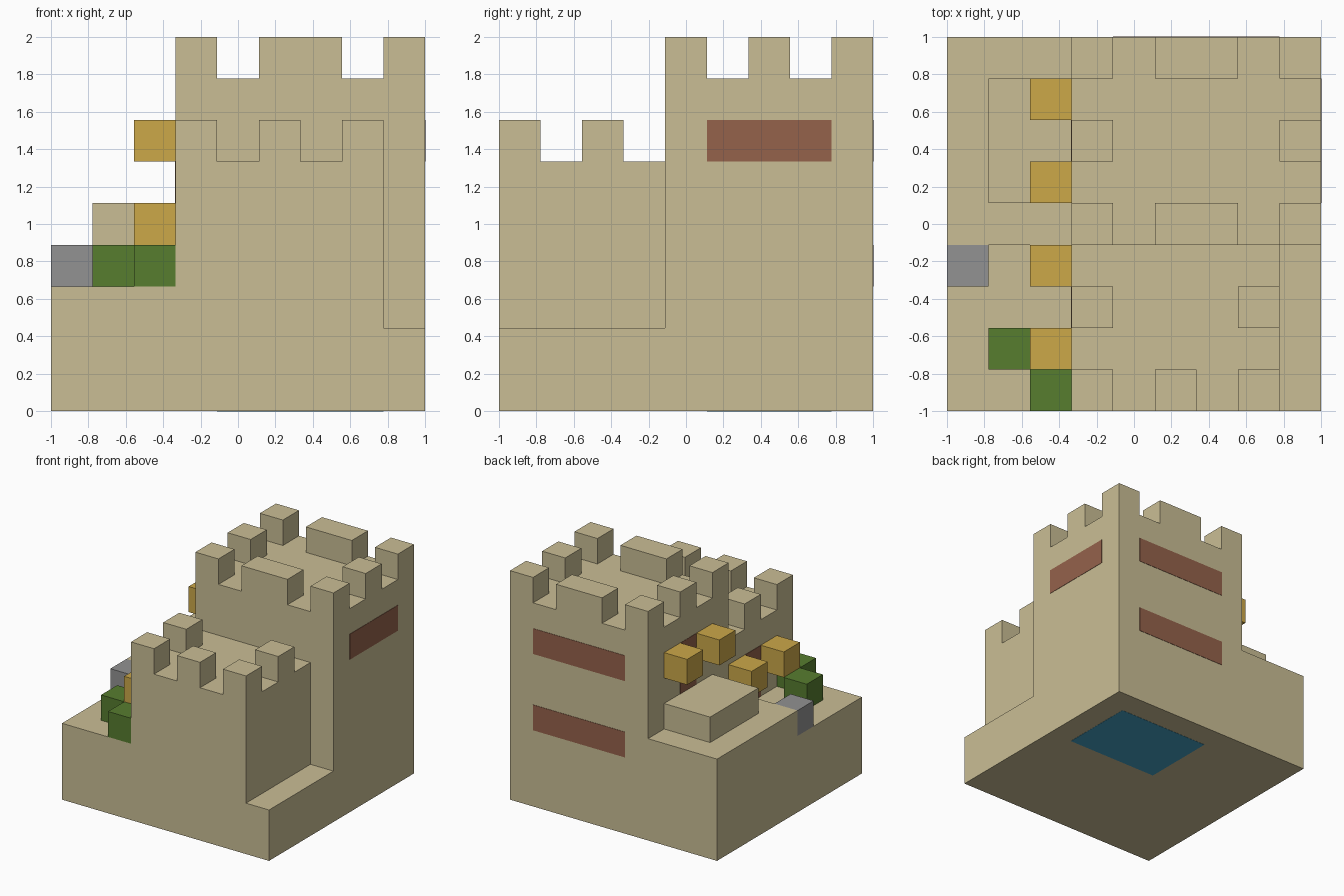
import bpy
import bmesh
from mathutils import Vector

if "Cube" in bpy.data.objects:
    bpy.data.objects.remove(bpy.data.objects["Cube"], do_unlink=True)

UNIT = 2 / 9      # the castle is laid out on a grid of nine blocks each way
THIN = 0.003      # thickness of painted plates


def linear(c):
    c /= 255
    return c / 12.92 if c <= 0.04045 else ((c + 0.055) / 1.055) ** 2.4


def material(name, *rgb):
    mat = bpy.data.materials.new(name)
    mat.use_nodes = True
    color = [linear(c) for c in rgb] + [1]
    mat.diffuse_color = color
    mat.node_tree.nodes["Principled BSDF"].inputs["Base Color"].default_value = color
    return mat


sand = material("sandstone", 202, 190, 149)
amber = material("lantern_amber", 204, 168, 73)
green = material("leaf_green", 87, 125, 47)
grey = material("stone_grey", 146, 146, 146)
red = material("brick_red", 149, 98, 75)
blue = material("water_blue", 70, 162, 198)


def part(name, mat, *boxes, grow=(0, 0, 0)):
    """One object made of boxes, each given as grid start and size in blocks."""
    bm = bmesh.new()
    for start, size in boxes:
        lo = Vector(start) * UNIT - Vector((1, 1, 0))
        dim = Vector(size) * UNIT
        for v in bmesh.ops.create_cube(bm, size=1)["verts"]:
            for k in range(3):
                v.co[k] = lo[k] + (v.co[k] + 0.5) * dim[k] + v.co[k] * 2 * grow[k]
    mesh = bpy.data.meshes.new(name)
    bm.to_mesh(mesh)
    bm.free()
    mesh.materials.append(mat)
    obj = bpy.data.objects.new(name, mesh)
    bpy.context.collection.objects.link(obj)
    return obj


def battlements(name, z, rows):
    """Rows map a y position to (x, width) runs of raised blocks."""
    part(name, sand, *[((x, y, z), (w, 1, 1)) for y, runs in rows.items() for x, w in runs])


# Ground storey and terraces
part("foundation", sand, ((0, 0, 0), (9, 9, 2)))
part("front_terrace", sand, ((0, 0, 2), (3, 4, 1)))
part("back_terrace", sand, ((0, 4, 2), (3, 5, 2)))
part("door_step", sand, ((1, 5, 4), (2, 3, 1)))

# Towers
part("front_tower", sand, ((3, 0, 2), (5, 4, 4)))
part("back_tower", sand, ((3, 4, 2), (6, 5, 6)))

# Battlements
wide_row = [(3, 1), (5, 2), (8, 1)]
battlements("back_battlements", 8, {4: wide_row, 6: [(3, 1), (8, 1)], 8: wide_row})
battlements("front_battlements", 6, {0: [(3, 1), (5, 1), (7, 1)], 2: [(3, 1), (7, 1)]})

# Lanterns beside the two doors
for label, z, spots in (("front", 4, (1, 3)), ("back", 6, (5, 7))):
    for n, y in enumerate(spots):
        part(f"{label}_lantern_{n + 1}", amber, ((2, y, z), (1, 1, 1)))

# Shrubs and stone on the front terrace
part("shrubs", green, ((2, 0, 3), (1, 1, 1)), ((1, 1, 3), (1, 1, 1)))
part("stone_block", grey, ((0, 3, 3), (1, 1, 1)))

# Doors, windows and floor panel as thin plates
part("doors", red, ((3, 2, 3), (0, 1, 2)), ((3, 6, 5), (0, 1, 2)), grow=(THIN, 0, 0))
part("side_window", red, ((9, 5, 6), (0, 3, 1)), grow=(THIN, 0, 0))
part("back_windows", red, ((4, 9, 3), (4, 0, 1)), ((4, 9, 6), (4, 0, 1)), grow=(0, THIN, 0))
part("water_panel", blue, ((4, 5, 0), (4, 3, 0)), grow=(0, 0, THIN / 2))
